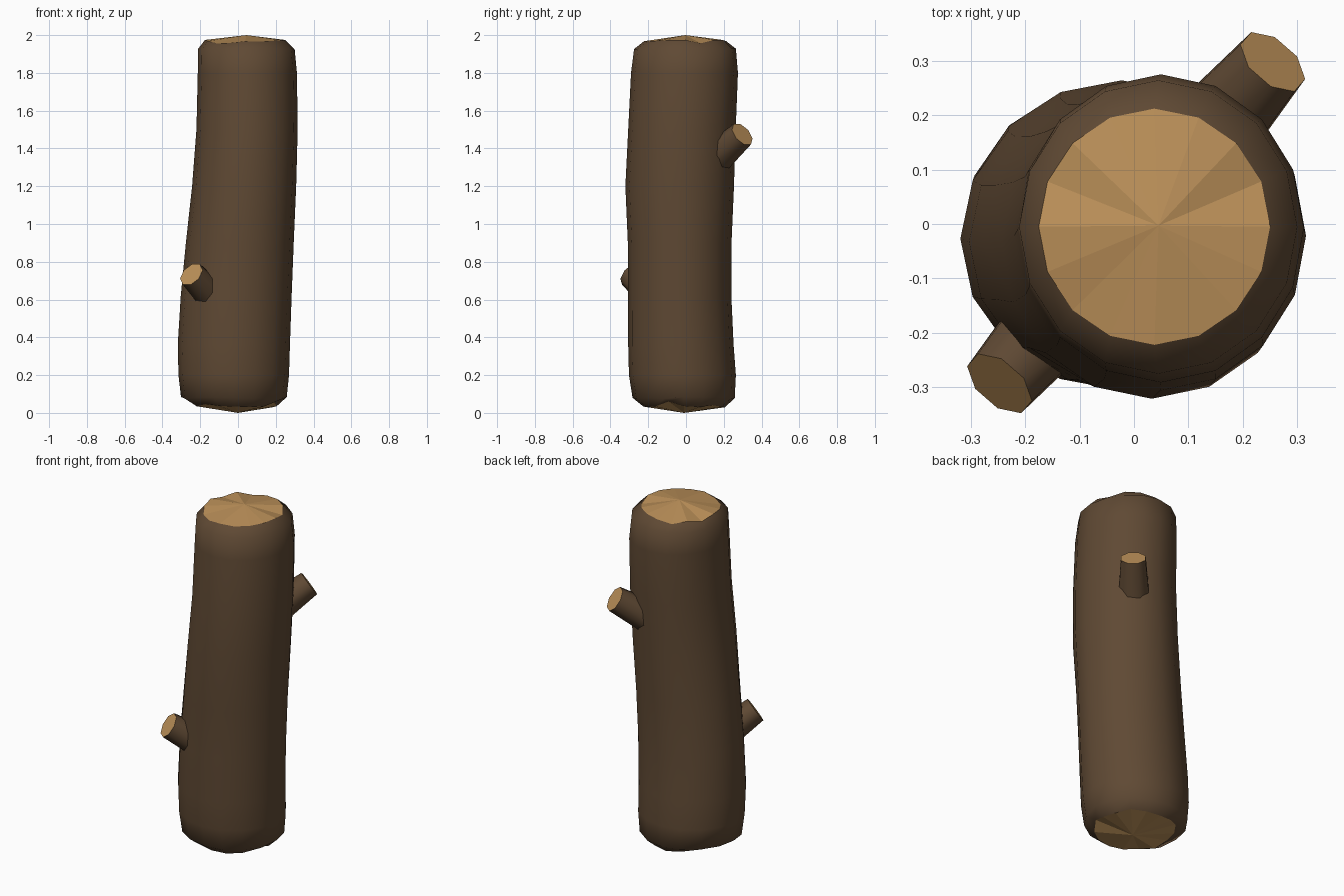
import bpy, bmesh, math, random
from mathutils import Vector

if "Cube" in bpy.data.objects:
    bpy.data.objects.remove(bpy.data.objects["Cube"])

random.seed(4)


def material(name, rgb):
    m = bpy.data.materials.new(name)
    m.diffuse_color = (*rgb, 1)
    m.use_nodes = True
    m.node_tree.nodes["Principled BSDF"].inputs["Base Color"].default_value = m.diffuse_color
    return m


bark = material("dark bark", (0.115, 0.067, 0.034))
wood = material("cut wood", (0.50, 0.28, 0.10))


def build(name, rings, bottom, top):
    """Skin a stack of rings with smooth bark, closed by flat wood fans."""
    bm = bmesh.new()
    loops = [[bm.verts.new(p) for p in ring] for ring in rings]
    n = len(loops[0])
    for a, b in zip(loops, loops[1:]):
        for i in range(n):
            j = (i + 1) % n
            f = bm.faces.new((a[i], a[j], b[j], b[i]))
            f.smooth = True
    for loop, centre, flip in ((loops[0], bottom, True), (loops[-1], top, False)):
        c = bm.verts.new(centre)
        for i in range(n):
            tri = (loop[i], loop[(i + 1) % n], c)
            f = bm.faces.new(tri[::-1] if flip else tri)
            f.material_index = 1
            f.smooth = False
    for e in bm.edges:
        if any(f.material_index for f in e.link_faces):
            e.smooth = False
    me = bpy.data.meshes.new(name)
    bm.to_mesh(me)
    bm.free()
    me.materials.append(bark)
    me.materials.append(wood)
    ob = bpy.data.objects.new(name, me)
    bpy.context.collection.objects.link(ob)
    return ob


# Trunk: z, x min, x max, y min, y max, height jitter
profile = [
    (0.045, -0.235, 0.205, -0.225, 0.205, 0.018),
    (0.08, -0.302, 0.258, -0.283, 0.258, 0.006),
    (0.20, -0.315, 0.270, -0.302, 0.264, 0),
    (0.36, -0.319, 0.275, -0.306, 0.252, 0),
    (0.62, -0.303, 0.284, -0.306, 0.240, 0),
    (0.90, -0.276, 0.295, -0.308, 0.241, 0),
    (1.20, -0.243, 0.308, -0.321, 0.254, 0),
    (1.50, -0.220, 0.316, -0.306, 0.263, 0),
    (1.80, -0.213, 0.312, -0.291, 0.275, 0),
    (1.925, -0.211, 0.300, -0.275, 0.264, 0.004),
    (1.965, -0.175, 0.250, -0.222, 0.212, 0.010),
]
rings = []
for z, x0, x1, y0, y1, jit in profile:
    ring = []
    for i in range(16):
        a = math.tau * i / 16
        ring.append(((x0 + x1) / 2 + (x1 - x0) / 2 * math.cos(a),
                     (y0 + y1) / 2 + (y1 - y0) / 2 * math.sin(a),
                     z + random.uniform(-jit, jit)))
    rings.append(ring)
build("trunk", rings, (0, -0.01, 0), (0.045, -0.003, 2.0))


# Branch stubs: eight-sided tapered stumps pointing out and up
def stub(name, tip, heading):
    tip = Vector(tip)
    el = math.radians(34)
    d = Vector((math.cos(heading) * math.cos(el),
                math.sin(heading) * math.cos(el), math.sin(el)))
    u = Vector((-math.sin(heading), math.cos(heading), 0))
    v = d.cross(u)
    base = tip - d * 0.26

    def ring(c, r):
        return [c + r * (u * math.cos(math.tau * (i + 0.5) / 8)
                         + v * math.sin(math.tau * (i + 0.5) / 8)) for i in range(8)]
    build(name, [ring(base, 0.092), ring(tip, 0.071)], base, tip)


stub("lower_branch_stub", (-0.247, -0.293, 0.733), math.radians(229))
stub("upper_branch_stub", (0.255, 0.298, 1.475), math.radians(49))
